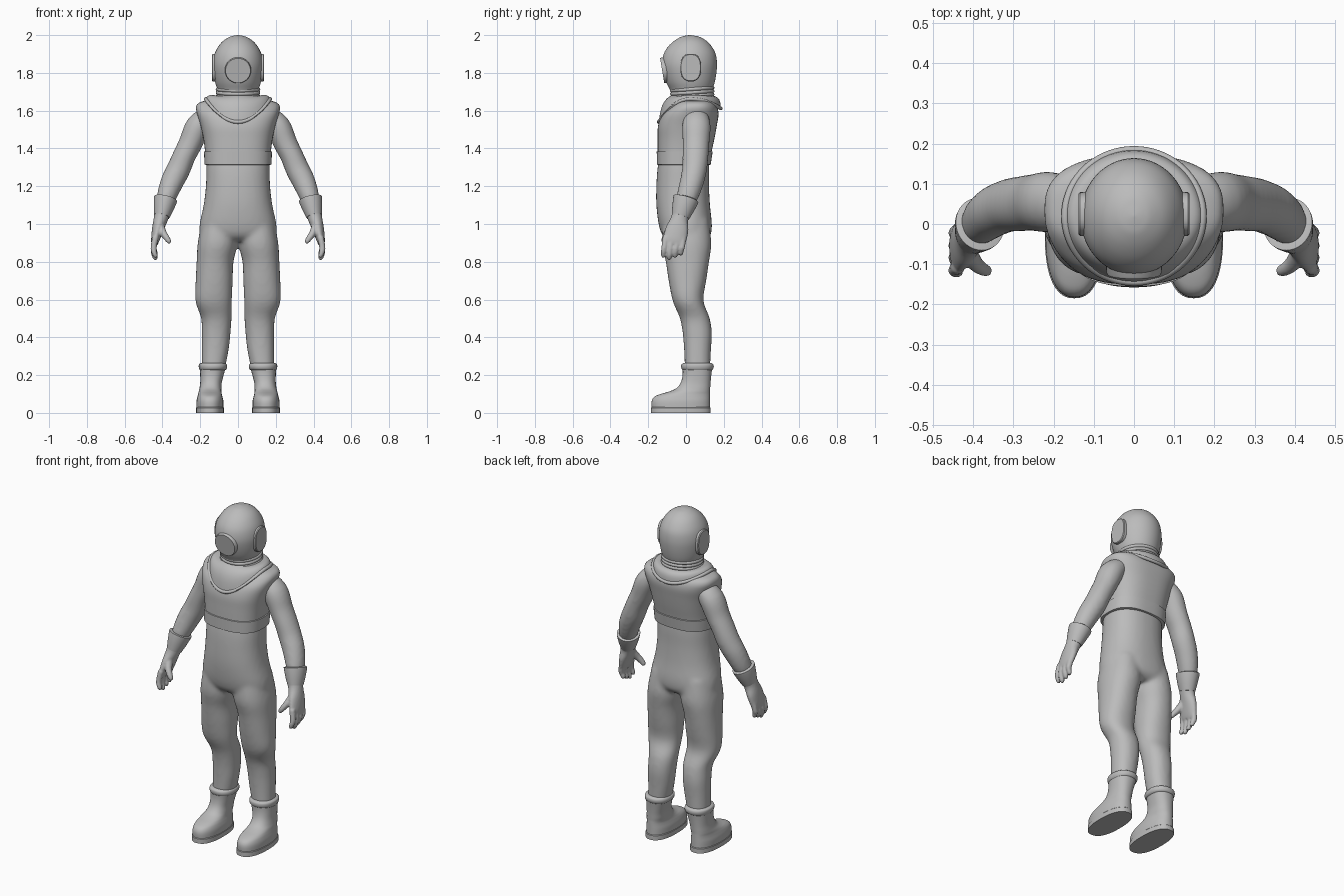
import bpy, bmesh, math
from mathutils import Vector

cube = bpy.data.objects.get("Cube")
if cube:
    bpy.data.objects.remove(cube, do_unlink=True)

grey = bpy.data.materials.new("plain grey")
grey.use_nodes = True
grey.diffuse_color = (0.5, 0.5, 0.5, 1)
grey.node_tree.nodes["Principled BSDF"].inputs["Base Color"].default_value = (0.5, 0.5, 0.5, 1)

UP, DEPTH = Vector((0, 0, 1)), Vector((0, 1, 0))
SIDES = (1, -1)


def resample(rows, steps):
    """Smooth spline through the given sections."""
    if steps < 2:
        return rows
    out = []
    for i in range(len(rows) - 1):
        a, b, c, d = (rows[min(max(i + k, 0), len(rows) - 1)] for k in (-1, 0, 1, 2))
        for s in range(steps):
            t = s / steps
            out.append([q + t * ((r - p) + t * ((2 * p - 5 * q + 4 * r - w) + t * (3 * q - p - 3 * r + w))) / 2
                        for p, q, r, w in zip(a, b, c, d)])
    return out + [rows[-1]]


def loft(bm, rows, steps=4, along=False, ref=DEPTH, power=2, n=40, side=1):
    """Skin superellipse sections (x, y, z, half width, half depth)."""
    rows = resample(rows, steps)
    mids = [Vector(r[:3]) for r in rows]
    rings = []
    for i, r in enumerate(rows):
        d = UP
        if along:
            d = (mids[min(i + 1, len(mids) - 1)] - mids[max(i - 1, 0)]).normalized()
        v = (ref - d * ref.dot(d)).normalized()
        u = v.cross(d)
        ring = []
        for k in range(n):
            c, s = math.cos(math.tau * k / n), math.sin(math.tau * k / n)
            p = mids[i] + u * r[3] * math.copysign(abs(c) ** (2 / power), c) \
                + v * r[4] * math.copysign(abs(s) ** (2 / power), s)
            ring.append(bm.verts.new((p.x * side, p.y, p.z)))
        rings.append(ring)
    for a, b in zip(rings, rings[1:]):
        for k in range(n):
            bm.faces.new((a[k - 1], a[k], b[k], b[k - 1]))
    bm.faces.new(rings[0])
    bm.faces.new(rings[-1])


def slabs(rows):
    """Turn (z, x0, x1, y0, y1) extents into sections."""
    return [((a + b) / 2, (c + d) / 2, z, (b - a) / 2, (d - c) / 2) for z, a, b, c, d in rows]


def centred(rows):
    """Turn (z, half width, y0, y1) extents into sections."""
    return slabs([(z, -w, w, a, b) for z, w, a, b in rows])


def finish(name, bm, voxel=0, smoothing=0):
    bmesh.ops.recalc_face_normals(bm, faces=bm.faces)
    mesh = bpy.data.meshes.new(name)
    bm.to_mesh(mesh)
    bm.free()
    ob = bpy.data.objects.new(name, mesh)
    bpy.context.collection.objects.link(ob)
    mesh.materials.append(grey)
    if voxel:
        m = ob.modifiers.new("blend", "REMESH")
        m.mode, m.voxel_size, m.use_smooth_shade = "VOXEL", voxel, True
        m = ob.modifiers.new("relax", "SMOOTH")
        m.factor, m.iterations = 0.5, smoothing
    else:
        bpy.ops.object.select_all(action="DESELECT")
        ob.select_set(True)
        bpy.context.view_layer.objects.active = ob
        bpy.ops.object.shade_smooth_by_angle(angle=math.radians(40))
    return ob


def part(name, rows, **options):
    bm = bmesh.new()
    loft(bm, rows, **options)
    return finish(name, bm)


# Suit: trunk, legs and sleeves blended into one skin
bm = bmesh.new()
loft(bm, centred([(1.5, .14, -.1, .1), (1.4, .16, -.13, .115), (1.3, .167, -.15, .122),
                  (1.2, .17, -.157, .122), (1.1, .182, -.157, .127), (1.0, .203, -.145, .137),
                  (.94, .2, -.125, .13), (.91, .15, -.09, .1)]), power=2.3)
leg = slabs([(1.02, .01, .19, -.12, .12), (.9, .003, .213, -.127, .134), (.8, .024, .219, -.107, .122),
             (.7, .028, .224, -.092, .107), (.62, .032, .227, -.077, .093), (.57, .034, .22, -.062, .098),
             (.5, .034, .195, -.032, .126), (.42, .04, .192, -.017, .137), (.33, .05, .192, -.01, .132),
             (.22, .072, .192, -.006, .127)])
sleeve = [(.15, .055, 1.58, .05, .06), (.21, .055, 1.52, .066, .076), (.25, .053, 1.43, .063, .071),
          (.285, .05, 1.36, .061, .069), (.315, .045, 1.29, .063, .066), (.35, .03, 1.22, .061, .063),
          (.38, .005, 1.14, .051, .056), (.395, -.02, 1.08, .035, .04)]
for s in SIDES:
    loft(bm, leg, side=s, power=2.2)
    loft(bm, sleeve, side=s, along=True)
finish("suit", bm, voxel=.011, smoothing=8)

# Vest with a belt around its lower edge
part("vest", centred([(1.32, .172, -.15, .126), (1.38, .174, -.15, .135), (1.45, .183, -.15, .15),
                      (1.52, .198, -.148, .163), (1.58, .216, -.128, .172), (1.62, .222, -.09, .165),
                      (1.645, .2, -.06, .145), (1.66, .13, -.04, .11)]), power=2.6, n=64)
part("belt", centred([(1.313, .17, -.148, .124), (1.315, .177, -.154, .131), (1.383, .18, -.155, .141),
                      (1.385, .172, -.149, .134)]), steps=1, power=2.6, n=64)

# Collar plate draped from the neck to a thick rim
def collar_point(angle, t):
    c, s = math.cos(angle), math.sin(angle)
    drop = (.122 if s < 0 else .05) * s * s
    bulge = .012 * math.sin(math.pi * t)
    return Vector(((.105 + .066 * t + bulge) * c, .03 - .01 * t + (.112 + .052 * t + bulge) * s,
                   1.678 - .016 * t - drop * t ** 1.2 + bulge))


N = 72
bm = bmesh.new()
grid = [[bm.verts.new(collar_point(math.tau * k / N, j / 8)) for k in range(N)] for j in range(9)]
for a, b in zip(grid, grid[1:]):
    for k in range(N):
        bm.faces.new((a[k - 1], a[k], b[k], b[k - 1]))
collar = finish("collar", bm)

bm = bmesh.new()
tube = []
for k in range(N):
    a = math.tau * k / N
    out = Vector((math.cos(a), math.sin(a), 0))
    tube.append([bm.verts.new(collar_point(a, 1) + .01 * (out * math.cos(b) + UP * math.sin(b)))
                 for b in (math.tau * j / 10 for j in range(10))])
for k in range(N):
    for j in range(10):
        bm.faces.new((tube[k - 1][j - 1], tube[k - 1][j], tube[k][j], tube[k][j - 1]))
finish("collar_rim", bm)

# Neck rings
for i in range(3):
    bpy.ops.mesh.primitive_torus_add(location=(0, .033, 1.678 + .018 * i), rotation=(.07, 0, 0),
                                     major_radius=.108, minor_radius=.01,
                                     major_segments=56, minor_segments=10)
    ring = bpy.context.object
    ring.name = "neck_ring"
    ring.data.materials.append(grey)
    bpy.ops.object.shade_smooth_by_angle(angle=math.radians(60))

# Helmet with a round front window and two oval side windows
part("helmet", centred([(1.67, .1, -.07, .13), (1.71, .108, -.085, .14), (1.75, .121, -.105, .152),
                        (1.8, .13, -.121, .161), (1.85, .133, -.127, .164), (1.9, .124, -.118, .157),
                        (1.94, .104, -.094, .136), (1.97, .078, -.062, .108), (1.99, .045, -.028, .073),
                        (1.997, .022, -.003, .044), (2, .002, .018, .022)]), n=56)
part("front_window", [(0, -.03, 1.83, .07, .07), (0, -.12, 1.813, .069, .069), (0, -.126, 1.812, .066, .066)],
     steps=1, along=True, ref=UP)
for s in SIDES:
    part("side_window", [(.08, .025, 1.828, .056, .074), (.134, .025, 1.828, .055, .073),
                         (.138, .025, 1.828, .051, .069)],
         steps=1, along=True, ref=UP, power=2.5, side=s)

# Gloves: palm, four fingers and thumb blended, with a flared cuff
for s in SIDES:
    bm = bmesh.new()
    loft(bm, [(.393, -.015, 1.09, .046, .052), (.408, -.033, 1.03, .038, .046), (.424, -.046, .975, .031, .06),
              (.437, -.06, .92, .023, .062), (.442, -.066, .895, .017, .056)], along=True, side=s)
    for i in range(4):
        y, tip = -.108 + .031 * i, .818 + .012 * abs(i - 1)
        loft(bm, [(.437, y, .93, .017, .017), (.446, y - .006, .88, .016, .016),
                  (.445, y - .01, tip + .025, .015, .015), (.436, y - .012, tip, .012, .012),
                  (.432, y - .012, tip - .008, .005, .005)], along=True, n=14, side=s)
    loft(bm, [(.415, -.06, 1.0, .022, .026), (.397, -.095, .955, .019, .021), (.377, -.112, .925, .016, .017),
              (.363, -.117, .905, .012, .013), (.358, -.118, .899, .005, .005)], along=True, n=16, side=s)
    finish("glove", bm, voxel=.0055, smoothing=4)
    part("glove_cuff", [(.382, .001, 1.137, .05, .056), (.383, 0, 1.133, .062, .068), (.386, -.004, 1.12, .061, .067),
                        (.396, -.018, 1.075, .051, .057), (.404, -.029, 1.04, .041, .048)],
         steps=1, along=True, side=s)

# Boots: shaped foot and shaft, rolled cuff, flat sole
boot = slabs([(.02, .077, .22, -.181, .127), (.06, .077, .22, -.182, .127), (.085, .082, .215, -.168, .127),
              (.1, .086, .211, -.135, .127), (.113, .088, .208, -.09, .127), (.13, .088, .204, -.052, .128),
              (.16, .086, .2, -.028, .13), (.2, .076, .2, -.018, .134), (.245, .063, .202, -.018, .14)])
cuff = slabs([(.225, .07, .2, -.012, .135), (.232, .061, .205, -.022, .143), (.245, .057, .208, -.026, .147),
              (.258, .06, .206, -.023, .144), (.264, .07, .195, -.01, .132)])
sole = slabs([(0, .075, .222, -.185, .131), (.027, .075, .222, -.185, .131), (.03, .078, .219, -.182, .128)])
for s in SIDES:
    part("boot", boot, power=2.3, side=s)
    part("boot_cuff", cuff, steps=3, power=2.2, side=s)
    part("boot_sole", sole, steps=1, power=2.4, side=s)
